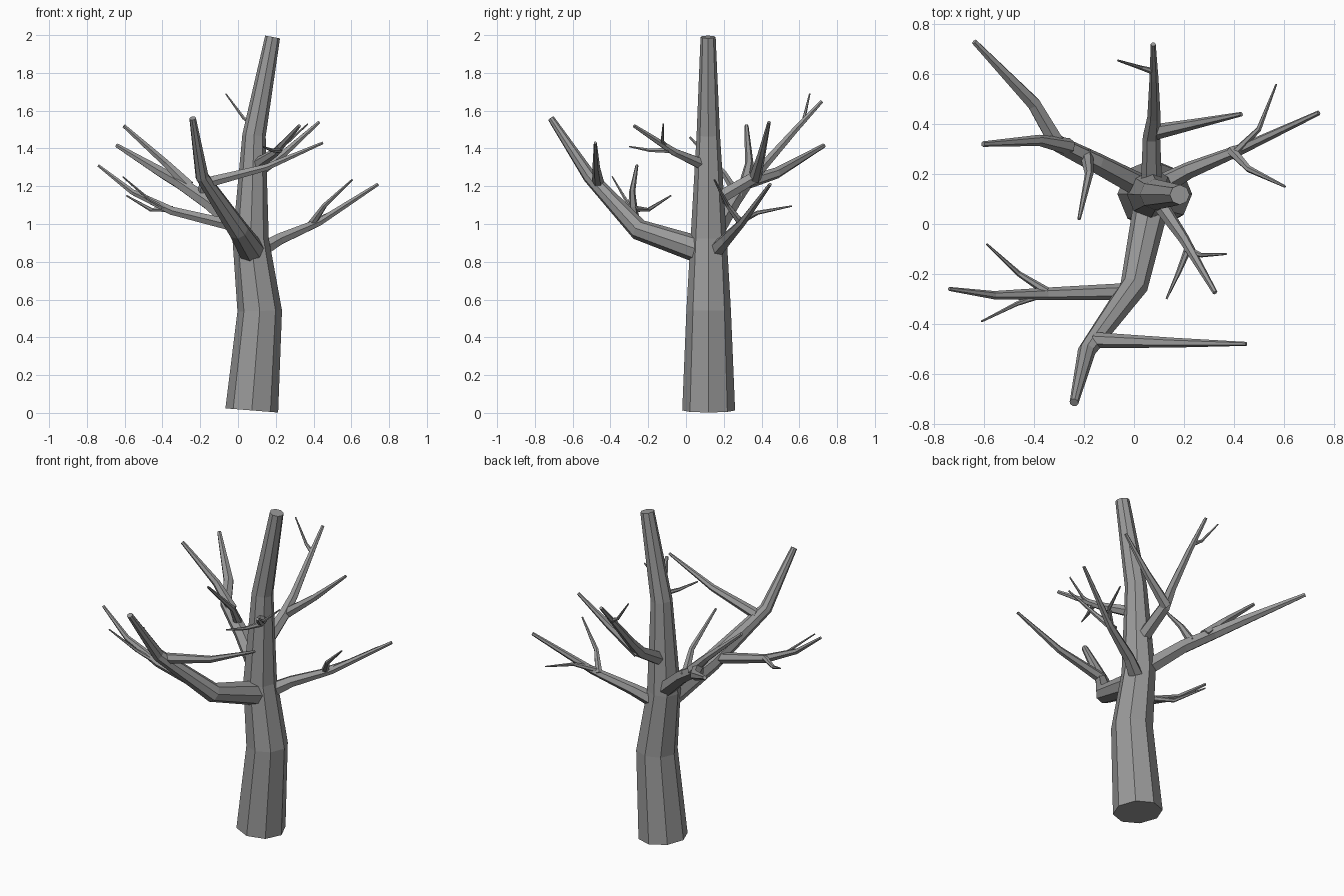
import bpy, bmesh, math
from mathutils import Vector

cube = bpy.data.objects.get("Cube")
if cube:
    bpy.data.objects.remove(cube, do_unlink=True)

# Single bark colour
bark = bpy.data.materials.new("grey_bark")
bark.use_nodes = True
grey = (0.32, 0.32, 0.32, 1)
bark.diffuse_color = grey
bark.node_tree.nodes["Principled BSDF"].inputs["Base Color"].default_value = grey


def limb(name, points, radii, sides=6):
    """Faceted tapering tube through the points, mitred at the bends."""
    pts = [Vector(p) for p in points]
    if len(radii) == 2:
        a, b = radii
        radii = [a + (b - a) * i / (len(pts) - 1) for i in range(len(pts))]
    dirs = [(q - p).normalized() for p, q in zip(pts, pts[1:])]
    bm = bmesh.new()
    rings = []
    side = Vector((1, 0, 0)) if abs(dirs[0].x) < 0.6 else Vector((0, 1, 0))
    for i, (p, r) in enumerate(zip(pts, radii)):
        t = (dirs[max(i - 1, 0)] + dirs[min(i, len(dirs) - 1)]).normalized()
        side = (side - t * side.dot(t)).normalized()
        up = t.cross(side)
        angles = [math.tau * k / sides for k in range(sides)]
        rings.append([bm.verts.new(p + r * (side * math.cos(a) + up * math.sin(a)))
                      for a in angles])
    for low, high in zip(rings, rings[1:]):
        for k in range(sides):
            n = (k + 1) % sides
            bm.faces.new((low[k], low[n], high[n], high[k]))
    bm.faces.new(rings[0][::-1])
    bm.faces.new(rings[-1])
    mesh = bpy.data.meshes.new(name)
    bm.to_mesh(mesh)
    bm.free()
    mesh.materials.append(bark)
    bpy.context.collection.objects.link(bpy.data.objects.new(name, mesh))


# Trunk
limb("trunk", [(.073, .12, .013), (.115, .12, .54), (.067, .12, .92),
               (.085, .118, 1.47), (.183, .117, 1.99)],
     [.14, .118, .096, .062, .04], 8)

# Heavy front branch and its offshoots
limb("front_branch", [(.07, .08, .86), (0, -.25, .97), (-.19, -.51, 1.25),
                      (-.24, -.715, 1.56)], [.072, .056, .036, .018], 8)
limb("front_left_offshoot", [(-.16, -.465, 1.22), (.15, -.475, 1.3),
                             (.45, -.48, 1.43)], (.032, .008))
limb("front_right_offshoot", [(-.02, -.27, .99), (-.35, -.28, 1.07),
                              (-.56, -.285, 1.17), (-.74, -.26, 1.31)], (.034, .008))
limb("front_twig_outer", [(-.36, -.28, 1.07), (-.47, -.32, 1.13),
                          (-.61, -.39, 1.25)], (.014, .004))
limb("front_twig_inner", [(-.35, -.27, 1.08), (-.46, -.2, 1.075),
                          (-.59, -.08, 1.15)], (.018, .004))

# Right rear branch, forked
limb("right_branch", [(.03, .15, .95), (-.15, .245, 1.11), (-.31, .325, 1.22),
                      (-.4, .48, 1.27), (-.64, .73, 1.415)],
     [.05, .042, .036, .03, .012])
limb("right_fork", [(-.26, .31, 1.2), (-.38, .335, 1.32), (-.605, .32, 1.52)], (.034, .011))
limb("right_twig", [(-.19, .28, 1.14), (-.18, .2, 1.27), (-.22, .02, 1.46)], (.027, .007))

# Back branch
limb("back_branch", [(.07, .13, 1.11), (.07, .35, 1.24), (.08, .43, 1.33),
                     (.08, .58, 1.5), (.077, .72, 1.65)], (.043, .01))
limb("back_offshoot", [(.07, .365, 1.24), (.24, .4, 1.37), (.43, .44, 1.54)], (.033, .009))
limb("back_twig", [(.08, .61, 1.53), (.03, .625, 1.56), (-.065, .655, 1.69)], (.014, .004))

# Left branch
limb("left_branch", [(.1, .15, .85), (.22, .215, .92), (.43, .3, 1.01),
                     (.74, .445, 1.21)], (.046, .01))
limb("left_twig_back", [(.4, .28, 1.01), (.5, .38, 1.06), (.57, .56, 1.095)], (.018, .004))
limb("left_twig_front", [(.39, .295, 1), (.46, .22, 1.1), (.605, .15, 1.235)], (.022, .005))

# Upper front branch
limb("upper_branch", [(.09, .1, 1.31), (.2, -.06, 1.38), (.325, -.275, 1.52)], (.034, .01))
limb("upper_twig_front", [(.22, -.09, 1.39), (.18, -.19, 1.39), (.13, -.3, 1.41)], (.016, .004))
limb("upper_twig_left", [(.21, -.1, 1.4), (.27, -.125, 1.44), (.37, -.12, 1.53)], (.014, .004))
